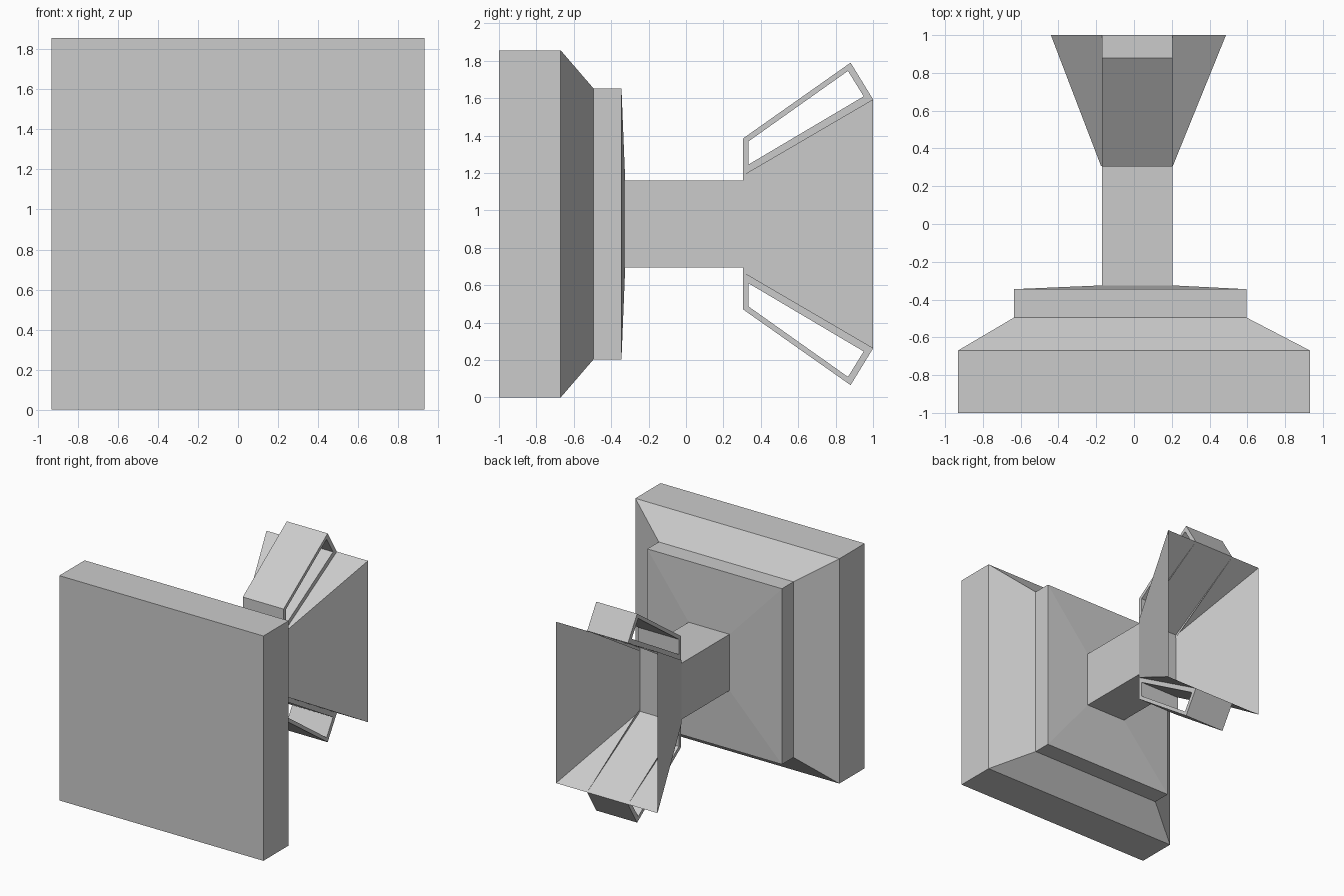
import bpy

if "Cube" in bpy.data.objects:
    bpy.data.objects.remove(bpy.data.objects["Cube"])

MID_Z = 0.928  # height of the symmetry axis


def make(name, verts, faces):
    mesh = bpy.data.meshes.new(name)
    mesh.from_pydata(verts, [], faces)
    mesh.update()
    ob = bpy.data.objects.new(name, mesh)
    bpy.context.collection.objects.link(ob)
    return ob


def loft(name, sections, cap_start=True):
    """Skin rectangles (y, x_min, x_max, half_height) along y; far end open."""
    verts, faces = [], []
    for y, x0, x1, h in sections:
        verts += [(x0, y, MID_Z - h), (x1, y, MID_Z - h),
                  (x1, y, MID_Z + h), (x0, y, MID_Z + h)]
    for s in range(len(sections) - 1):
        a, b = 4 * s, 4 * s + 4
        for i in range(4):
            j = (i + 1) % 4
            faces.append((a + i, a + j, b + j, b + i))
    if cap_start:
        faces.append((3, 2, 1, 0)[::-1])
    return make(name, verts, faces)


# Stepped plinth, running into the stem
loft("plinth", [(-1.0, -0.932, 0.932, 0.928), (-0.67, -0.932, 0.932, 0.928),
                (-0.495, -0.635, 0.595, 0.725), (-0.345, -0.635, 0.595, 0.725),
                (-0.325, -0.17, 0.203, 0.232)])
loft("stem", [(-0.325, -0.17, 0.203, 0.232), (0.308, -0.17, 0.203, 0.232)], False)

# Flared open cup, thin walls and a floor
loft("cup", [(0.308, -0.175, 0.206, 0.262), (1.0, -0.44, 0.487, 0.666)])

# Looped handles: outer and inner outlines in (y, z above the axis)
OUTER = [(0.305, 0.232), (0.305, 0.457), (0.88, 0.862), (1.0, 0.666)]
INNER = [(0.335, 0.318), (0.335, 0.442), (0.866, 0.818), (0.95, 0.682)]


def handle(name, side):
    verts = [(x, y, MID_Z + side * z) for x in (-0.17, 0.203)
             for y, z in OUTER + INNER]
    faces = []
    for i in range(4):
        j = (i + 1) % 4
        faces += [(i, j, 4 + j, 4 + i), (8 + i, 12 + i, 12 + j, 8 + j),
                  (4 + i, 4 + j, 12 + j, 12 + i)]
        if i < 3:  # the side lying on the cup wall stays open
            faces.append((i, 8 + i, 8 + j, j))
    if side < 0:
        faces = [f[::-1] for f in faces]
    return make(name, verts, faces)


handle("upper_handle", 1)
handle("lower_handle", -1)
